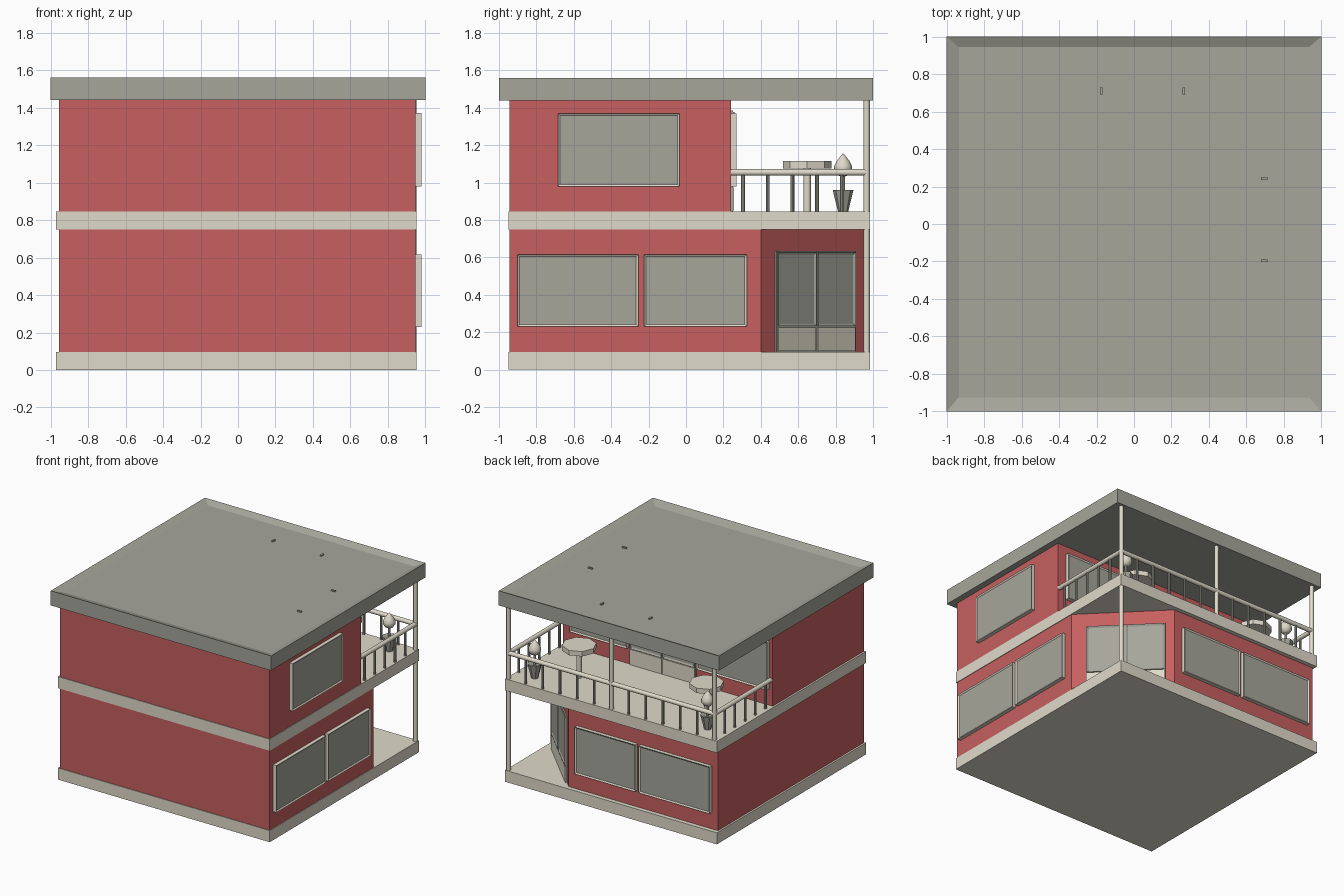
import bpy, bmesh, math
from mathutils import Matrix, Vector

cube = bpy.data.objects.get("Cube")
if cube:
    bpy.data.objects.remove(cube, do_unlink=True)


def material(name, color):
    m = bpy.data.materials.new(name)
    m.use_nodes = True
    m.diffuse_color = (*color, 1)
    m.node_tree.nodes["Principled BSDF"].inputs["Base Color"].default_value = (*color, 1)
    return m


RED = material("red wall", (0.57, 0.115, 0.115))
GREY = material("warm grey", (0.38, 0.38, 0.33))
BEIGE = material("beige", (0.74, 0.70, 0.59))


def finish(name, bm, mats, smooth=False):
    bmesh.ops.recalc_face_normals(bm, faces=bm.faces)
    mesh = bpy.data.meshes.new(name)
    bm.to_mesh(mesh)
    bm.free()
    for m in mats:
        mesh.materials.append(m)
    ob = bpy.data.objects.new(name, mesh)
    bpy.context.collection.objects.link(ob)
    if smooth:
        bpy.ops.object.select_all(action="DESELECT")
        ob.select_set(True)
        bpy.context.view_layer.objects.active = ob
        bpy.ops.object.shade_smooth_by_angle(angle=math.radians(40))
    return ob


def box_bm(lo, hi):
    bm = bmesh.new()
    lo, hi = Vector(lo), Vector(hi)
    bmesh.ops.create_cube(bm, size=1)
    for v in bm.verts:
        v.co = Vector([(a + b) / 2 + c * (b - a) for a, b, c in zip(lo, hi, v.co)])
    return bm


def box(name, lo, hi, mat, frame=Matrix()):
    ob = finish(name, box_bm(lo, hi), [mat])
    ob.matrix_world = frame
    return ob


def prism(name, outline, z0, z1, mat):
    bm = bmesh.new()
    face = bm.faces.new([bm.verts.new((x, y, z0)) for x, y in outline])
    ext = bmesh.ops.extrude_face_region(bm, geom=[face])
    for v in ext["geom"]:
        if isinstance(v, bmesh.types.BMVert):
            v.co.z = z1
    return finish(name, bm, [mat])


def rod(name, a, b, r, mat, sides=12):
    a, b = Vector(a), Vector(b)
    bm = bmesh.new()
    turn = (b - a).to_track_quat("Z", "Y").to_matrix().to_4x4()
    bmesh.ops.create_cone(bm, cap_ends=True, segments=sides, radius1=r, radius2=r,
                          depth=(b - a).length, matrix=Matrix.Translation((a + b) / 2) @ turn)
    return finish(name, bm, [mat], True)


def lathe(name, profile, x, y, mat, sides, smooth):
    bm = bmesh.new()
    vs = [bm.verts.new((r, 0, z)) for r, z in profile]
    es = [bm.edges.new(p) for p in zip(vs, vs[1:])]
    bmesh.ops.spin(bm, geom=vs + es, axis=(0, 0, 1), cent=(0, 0, 0),
                   steps=sides, angle=2 * math.pi)
    bmesh.ops.remove_doubles(bm, verts=bm.verts, dist=0.0005)
    ob = finish(name, bm, [mat], smooth)
    ob.location = (x, y, 0)
    return ob


def wall_frame(x, y, degrees):
    # local x runs along the wall, local y points out of it
    return Matrix.Translation((x, y, 0)) @ Matrix.Rotation(math.radians(degrees), 4, "Z")


def window(name, frame, u0, u1, z0, z1, depth=0.03, rim=0.011, rim_mat=BEIGE):
    bm = box_bm((u0, -0.01, z0), (u1, depth, z1))
    front = max(bm.faces, key=lambda f: f.calc_center_median().y)
    bmesh.ops.inset_region(bm, faces=[front], thickness=rim, use_even_offset=True)
    front.material_index = 1
    bmesh.ops.translate(bm, verts=front.verts, vec=(0, -0.008, 0))
    ob = finish(name, bm, [rim_mat, GREY])
    ob.matrix_world = frame


def double_door(name, frame, u, z):
    box(name + "_frame", (u - 0.3, -0.01, z), (u + 0.3, 0.01, z + 0.54), GREY, frame)
    for side, s in (("left", -1), ("right", 1)):
        a, b = sorted((u + s * 0.006, u + s * 0.292))
        window(f"{name}_{side}_glass", frame, a, b, z + 0.138, z + 0.533, 0.018, 0.012, GREY)
        box(f"{name}_{side}_panel", (a, 0, z + 0.005), (b, 0.016, z + 0.13), BEIGE, frame)


# floors
F1, F2, CEIL = 0.095, 0.845, 1.44
for name, z in (("ground_slab", 0), ("balcony_slab", 0.75)):
    box(name, (-0.97, -0.95, z), (0.953, 0.985, z + F1), BEIGE)

# walls: the lower storey has a cut corner, the upper one is set back
W, E, S, N = -0.955, 0.948, -0.945, 0.95
prism("lower_walls", [(W, S), (E, S), (E, 0.4), (0.4, N), (W, N)], F1, 0.75, RED)
prism("upper_walls", [(W, S), (E, S), (E, 0.24), (W, 0.24)], F2, CEIL, RED)

# flat roof with a sunken top
bm = box_bm((-1, -1, CEIL), (1, 1, 1.56))
top = max(bm.faces, key=lambda f: f.calc_center_median().z)
bmesh.ops.inset_region(bm, faces=[top], thickness=0.065, use_even_offset=True)
bmesh.ops.translate(bm, verts=top.verts, vec=(0, 0.01, -0.025))
finish("roof", bm, [GREY])
for x, y, along_x in ((-0.175, 0.71, 0), (0.265, 0.71, 0), (0.695, 0.243, 1), (0.695, -0.197, 1)):
    w, d = (0.018, 0.007) if along_x else (0.007, 0.018)
    box("roof_fixing", (x - w, y - d, 1.53), (x + w, y + d, 1.545), GREY)

# windows and doors
east, north = wall_frame(E, 0, -90), wall_frame(0, N, 0)
corner, terrace = wall_frame(0.675, 0.675, -45), wall_frame(0, 0.24, 0)
window("side_window_front", east, 0.255, 0.9, 0.23, 0.615)
window("side_window_back", east, -0.325, 0.225, 0.23, 0.615)
window("side_window_upper", east, 0.035, 0.685, 0.98, 1.37)
window("back_window_right", north, -0.9, -0.255, 0.23, 0.615)
window("back_window_left", north, -0.225, 0.325, 0.23, 0.615)
window("terrace_window_left", terrace, 0.35, 0.87, 0.98, 1.37)
window("terrace_window_right", terrace, -0.925, -0.28, 0.98, 1.37)
double_door("corner_door", corner, -0.02, F1)
double_door("terrace_door", terrace, 0.037, F2)

# roof posts
PX, PY = 0.935, 0.966
rod("corner_post", (PX, PY, F1), (PX, PY, CEIL), 0.017, BEIGE)
for name, x in (("middle_post", 0), ("end_post", -PX)):
    rod(name, (x, PY, F2), (x, PY, CEIL), 0.017, BEIGE)

# railing
RAIL = 1.055
rod("back_rail", (-PX, PY, RAIL), (PX, PY, RAIL), 0.018, BEIGE)
for x in (-PX, PX):
    rod("side_rail", (x, 0.24, RAIL), (x, PY, RAIL), 0.018, BEIGE)
    for i in range(5):
        y = 0.305 + 0.132 * i
        rod("side_baluster", (x, y, F2), (x, y, RAIL), 0.01, GREY, 8)
for i in range(1, 12):
    if i != 6:
        x = PX - i * PX / 6
        rod("back_baluster", (x, PY, F2), (x, PY, RAIL), 0.01, GREY, 8)

# terrace tables
for x in (0.517, -0.64):
    rod("table_leg", (x, 0.648, F2), (x, 0.648, 1.08), 0.02, BEIGE)
    rod("table_top", (x, 0.648, 1.075), (x, 0.648, 1.115), 0.13, BEIGE, 8)

# potted trees
for x in (0.785, -0.785):
    lathe("plant_pot", [(0, F2), (0.027, F2), (0.056, 0.962), (0.046, 0.962), (0, 0.945)],
          x, 0.84, GREY, 8, False)
    rod("tree_stem", (x, 0.84, 0.93), (x, 0.84, 1.05), 0.009, BEIGE, 8)
    lathe("tree_crown", [(0, 1.03), (0.03, 1.04), (0.048, 1.065), (0.048, 1.088),
                         (0.035, 1.115), (0.015, 1.14), (0, 1.157)], x, 0.84, BEIGE, 12, True)
